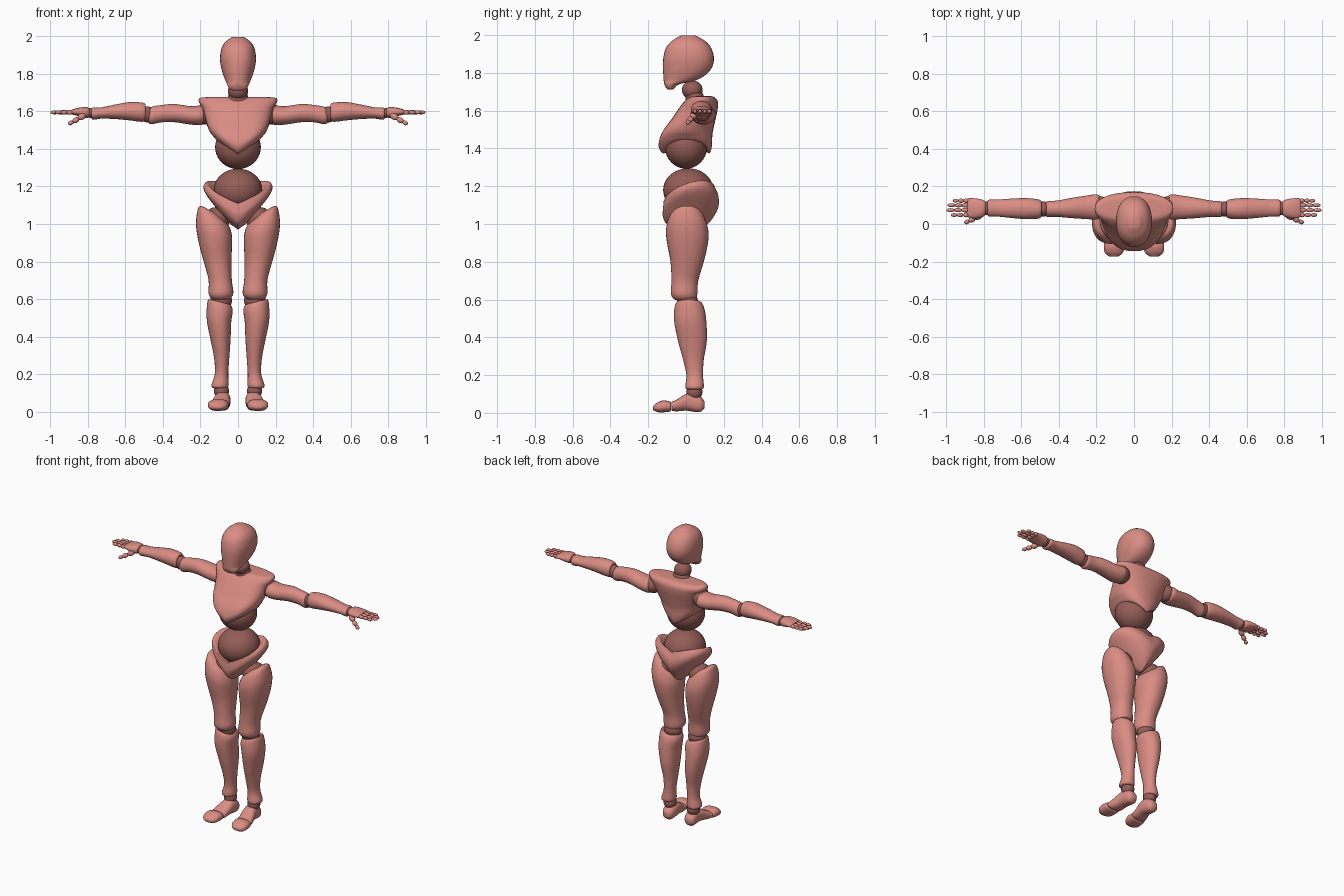
import bpy, bmesh, math
from mathutils import Vector, Matrix

cube = bpy.data.objects.get("Cube")
if cube:
    bpy.data.objects.remove(cube)


def make_material(name, colour):
    mat = bpy.data.materials.new(name)
    mat.use_nodes = True
    mat.diffuse_color = colour
    mat.node_tree.nodes["Principled BSDF"].inputs["Base Color"].default_value = colour
    return mat


SKIN = make_material("rose_body", (.7, .265, .23, 1))
JOINT = make_material("dark_rose_joint", (.3, .11, .095, 1))
SIDES, STEPS = 32, 4


def finish(name, bm, mat, mirror):
    bmesh.ops.recalc_face_normals(bm, faces=bm.faces)
    mesh = bpy.data.meshes.new(name)
    bm.to_mesh(mesh)
    bm.free()
    mesh.materials.append(mat)
    mesh.shade_smooth()
    mesh.set_sharp_from_angle(angle=math.radians(50))
    obj = bpy.data.objects.new(name, mesh)
    bpy.context.collection.objects.link(obj)
    if mirror:
        mod = obj.modifiers.new("other_side", 'MIRROR')
        mod.use_clip = False
        mod.use_mirror_merge = False
    return obj


def inset(ring, scale, offset):
    """A smaller copy of a ring, moved along the axis, for closing an end."""
    s, a, b, c, d = ring
    m, n, p, q = (a + b) / 2, (c + d) / 2, (b - a) / 2 * scale, (d - c) / 2 * scale
    return (s + offset, m - p, m + p, n - q, n + q)


def spline(p, q, r, s, t):
    """Catmull-Rom blend between q and r."""
    return [(2 * b + (c - a) * t + (2 * a - 5 * b + 4 * c - d) * t * t
             + (3 * b - a - 3 * c + d) * t ** 3) / 2 for a, b, c, d in zip(p, q, r, s)]


def loft(name, axis, rings, ends=(0, 0), power=1.0, warp=None, mat=SKIN, mirror=True):
    """Skin through rings (position, min, max, min, max) along an axis."""
    low, high = rings[0][0], rings[-1][0]
    rings = [inset(rings[0], .65, ends[0])] + list(rings) + [inset(rings[-1], .65, ends[1])]
    padded = [rings[0]] + rings + [rings[-1]]
    path = [spline(*padded[i:i + 4], k / STEPS)
            for i in range(len(rings) - 1) for k in range(STEPS)] + [rings[-1]]
    bm = bmesh.new()
    loops = []
    for s, a, b, c, d in path:
        loop = []
        for k in range(SIDES):
            ang = math.tau * k / SIDES
            u, v = math.cos(ang), math.sin(ang)
            u = math.copysign(abs(u) ** power, u)
            v = math.copysign(abs(v) ** power, v)
            u, v = (a + b) / 2 + u * (b - a) / 2, (c + d) / 2 + v * (d - c) / 2
            co = Vector({"x": (s, u, v), "y": (u, s, v), "z": (u, v, s)}[axis])
            if warp:
                co.z += warp(co, min(1, max(0, (s - low) / (high - low))))
            loop.append(bm.verts.new(co))
        loops.append(loop)
    for lo, hi in zip(loops, loops[1:]):
        for k in range(SIDES):
            n = (k + 1) % SIDES
            bm.faces.new((lo[k], lo[n], hi[n], hi[k]))
    bm.faces.new(loops[0])
    bm.faces.new(loops[-1])
    return finish(name, bm, mat, mirror)


def ball(name, centre, size, mirror=True, mat=JOINT):
    bm = bmesh.new()
    bmesh.ops.create_uvsphere(bm, u_segments=32, v_segments=20, radius=1,
                              matrix=Matrix.Translation(centre) @ Matrix.Diagonal((*size, 1)))
    return finish(name, bm, mat, mirror)


def bone(name, start, end, radius):
    """Slim rounded finger segment between two points."""
    start, end = Vector(start), Vector(end)
    along = end - start
    turn = along.to_track_quat('Z', 'Y').to_matrix().to_4x4()
    bm = bmesh.new()
    bmesh.ops.create_uvsphere(bm, u_segments=14, v_segments=10, radius=1,
                              matrix=Matrix.Translation((start + end) / 2) @ turn
                              @ Matrix.Diagonal((radius, radius, along.length * .56, 1)))
    return finish(name, bm, SKIN, True)


# Head and neck
loft("head", "z", [
    (1.72, -.045, .045, -.105, -.06), (1.74, -.056, .056, -.115, -.035),
    (1.76, -.065, .065, -.118, .05), (1.79, -.077, .077, -.12, .105),
    (1.83, -.089, .089, -.122, .138), (1.88, -.096, .096, -.12, .148),
    (1.93, -.09, .09, -.107, .134), (1.965, -.073, .073, -.08, .107),
    (1.988, -.046, .046, -.045, .07)], ends=(-.008, .01), power=.9, mirror=False)
ball("neck_ball", (0, .033, 1.71), (.054, .055, .05), mirror=False)
loft("neck_base", "z", [(1.63, -.065, .065, 0, .1), (1.69, -.05, .05, 0, .09)],
     mat=JOINT, mirror=False)

# Chest, with its lower rim arching up at both sides
loft("chest", "z", [
    (1.385, -.11, .11, -.115, .12), (1.42, -.14, .14, -.145, .137),
    (1.48, -.16, .16, -.128, .14), (1.55, -.175, .175, -.08, .155),
    (1.61, -.187, .187, -.04, .168), (1.65, -.208, .208, -.008, .168),
    (1.673, -.2, .2, .02, .148)], ends=(.05, .004), power=.85, mirror=False,
    warp=lambda p, t: (1 - t) ** 2 * .085 * min(1, abs(p.x) / .13) - .012 * (1 - t) ** 2)

# Abdomen and waist balls
ball("abdomen_ball", (0, 0, 1.41), (.122, .112, .117), mirror=False)
ball("waist_ball", (0, .012, 1.18), (.13, .133, .115), mirror=False)

# Pelvis, dipped at the front and cut up at the legs
loft("pelvis", "z", [
    (.975, -.05, .05, -.06, .08), (1.01, -.11, .11, -.105, .13),
    (1.06, -.165, .165, -.122, .168), (1.1, -.184, .184, -.123, .174),
    (1.14, -.178, .178, -.12, .158), (1.155, -.16, .16, -.115, .145)],
    ends=(-.004, -.04), power=.95, mirror=False,
    warp=lambda p, t: t * (.065 * abs(p.x) / .16 + .3 * p.y - .01)
    + (1 - t) * .11 * abs(p.x) / .16)

# Legs
ball("hip_ball", (.115, .01, 1.02), (.07, .075, .07))
loft("thigh", "z", [
    (.6, .045, .14, -.06, .05), (.63, .025, .157, -.08, .06), (.7, .033, .157, -.077, .065),
    (.8, .035, .183, -.082, .094), (.9, .032, .212, -.1, .116),
    (.97, .032, .224, -.106, .118), (1.03, .045, .217, -.092, .1), (1.06, .075, .205, -.065, .075)],
    ends=(0, .008), power=.93,
    warp=lambda p, t: .55 * (p.x - .14) * max(0, t - .5) * 2)
ball("knee_ball", (.09, .008, .592), (.058, .055, .05))
loft("shin", "z", [
    (.125, .06, .132, .005, .085), (.14, .05, .142, -.004, .095), (.2, .052, .124, .002, .09),
    (.28, .047, .127, -.015, .094), (.38, .04, .146, -.042, .11), (.48, .036, .166, -.062, .108),
    (.55, .028, .166, -.062, .098), (.585, .04, .157, -.05, .08)],
    ends=(0, -.012), power=.95, warp=lambda p, t: t ** 6 * .25 * (p.x - .1))
ball("ankle_ball", (.088, .045, .11), (.04, .042, .042))
loft("foot", "y", [
    (-.075, .048, .15, .012, .058), (-.05, .045, .145, .008, .07), (0, .04, .13, .012, .1),
    (.04, .04, .123, .006, .106), (.075, .045, .12, .005, .088), (.092, .055, .11, .018, .07)],
    ends=(0, .006), power=.85)
loft("toes", "y", [
    (-.168, .075, .14, .012, .042), (-.15, .058, .157, .004, .056),
    (-.12, .05, .161, .003, .066), (-.09, .05, .157, .006, .062), (-.08, .055, .15, .01, .056)],
    ends=(-.006, 0), power=.85)

# Arms
ball("shoulder_ball", (.18, .09, 1.585), (.055, .058, .055))
loft("upper_arm", "x", [
    (.175, .045, .135, 1.545, 1.615), (.195, .025, .158, 1.528, 1.632),
    (.25, .026, .152, 1.53, 1.628), (.34, .032, .138, 1.543, 1.64),
    (.41, .038, .125, 1.542, 1.634), (.46, .038, .122, 1.532, 1.625),
    (.478, .048, .112, 1.542, 1.612)], ends=(-.005, -.01))
ball("elbow_ball", (.485, .08, 1.585), (.038, .04, .043))
loft("forearm", "x", [
    (.492, .04, .12, 1.552, 1.638), (.515, .028, .132, 1.545, 1.648),
    (.58, .026, .138, 1.553, 1.65), (.66, .033, .135, 1.56, 1.636),
    (.73, .04, .13, 1.562, 1.622), (.77, .04, .13, 1.556, 1.622),
    (.782, .048, .12, 1.565, 1.614)], ends=(.01, -.006))
ball("wrist_ball", (.787, .084, 1.592), (.03, .036, .026))

# Hands
loft("palm", "x", [
    (.79, .052, .118, 1.572, 1.615), (.81, .036, .13, 1.565, 1.624),
    (.85, .03, .137, 1.575, 1.62), (.885, .036, .136, 1.584, 1.61)], power=.9)
for label, y, tip in (("index", .048, .975), ("middle", .074, .998),
                      ("ring", .1, .992), ("little", .124, .965)):
    root = .88
    step = (tip - root) / 3
    for k in range(3):
        bone(f"{label}_finger_{k}", (root + k * step, y, 1.596),
             (root + (k + 1) * step, y, 1.595), .0125 - .001 * k)
thumb = [(.815, .05, 1.585), (.85, .03, 1.562), (.88, .016, 1.545), (.903, .006, 1.533)]
for k in range(3):
    bone(f"thumb_{k}", thumb[k], thumb[k + 1], .018 - .003 * k)
